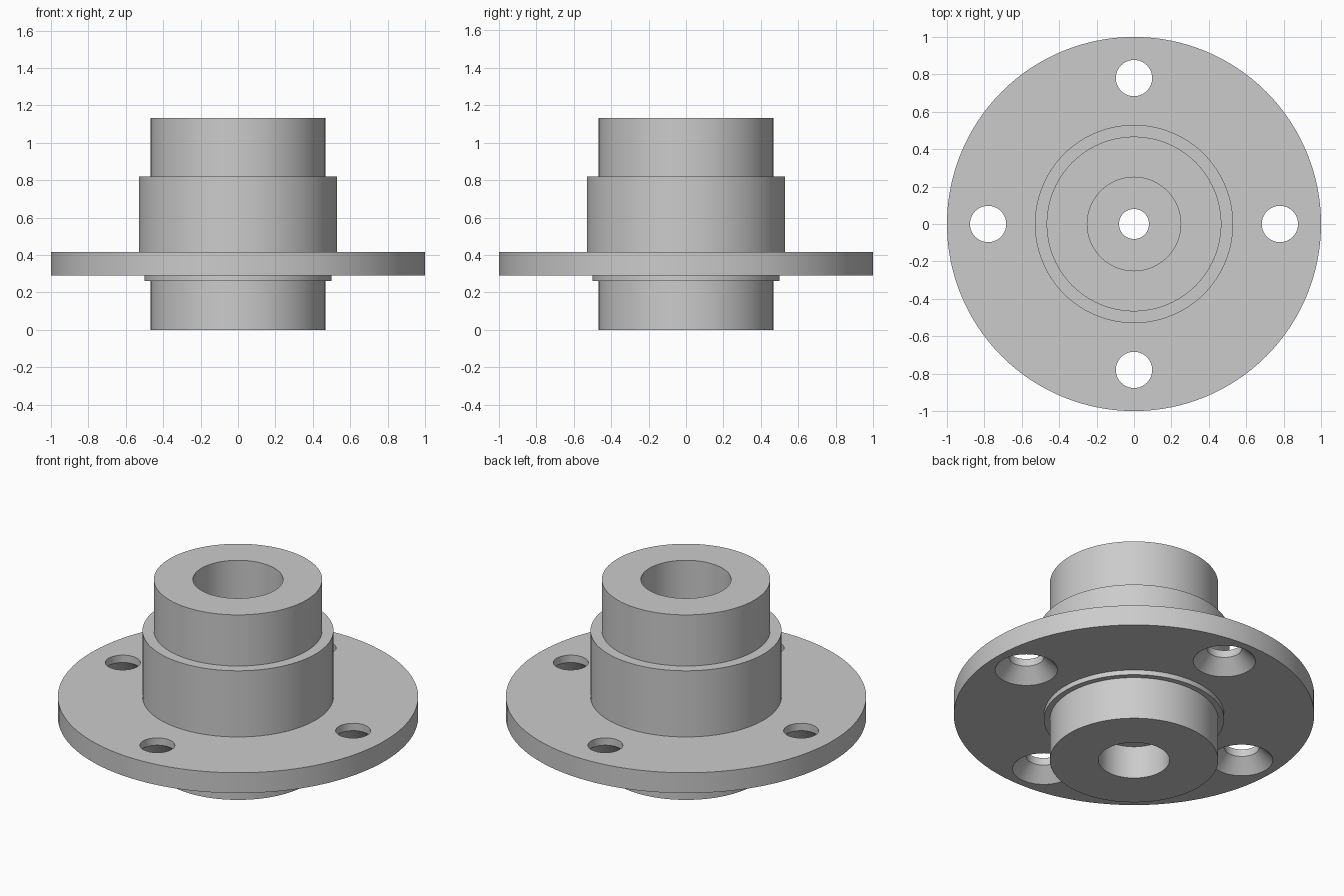
import bpy
import bmesh
import math
from mathutils import Matrix

default = bpy.data.objects.get("Cube")
if default:
    bpy.data.objects.remove(default, do_unlink=True)

grey = bpy.data.materials.new("machined_grey")
grey.use_nodes = True
colour = (0.6, 0.6, 0.6, 1)
grey.diffuse_color = colour
grey.node_tree.nodes["Principled BSDF"].inputs["Base Color"].default_value = colour


def lathe(name, profile, steps, location=(0, 0, 0)):
    """Revolve a closed (radius, height) outline around z."""
    bm = bmesh.new()
    rings = []
    for i in range(steps):
        turn = Matrix.Rotation(math.tau * i / steps, 3, "Z")
        rings.append([bm.verts.new(turn @ Matrix.Identity(3).col[0] * r
                                   + Matrix.Identity(3).col[2] * z) for r, z in profile])
    count = len(profile)
    for i in range(steps):
        a, b = rings[i], rings[(i + 1) % steps]
        for j in range(count):
            k = (j + 1) % count
            bm.faces.new((a[j], b[j], b[k], a[k]))
    # Weld points on the axis, so solid shapes close at their ends
    bmesh.ops.remove_doubles(bm, verts=bm.verts, dist=1e-5)
    bmesh.ops.dissolve_degenerate(bm, edges=bm.edges, dist=1e-6)
    bmesh.ops.recalc_face_normals(bm, faces=bm.faces)
    mesh = bpy.data.meshes.new(name)
    bm.to_mesh(mesh)
    bm.free()
    mesh.materials.append(grey)
    obj = bpy.data.objects.new(name, mesh)
    obj.location = location
    bpy.context.collection.objects.link(obj)
    return obj


# Main dimensions
hub_r, body_r, ring_r, flange_r = 0.467, 0.53, 0.5, 1.0
ring_z, flange_z, flange_top, body_top, height = 0.26, 0.29, 0.415, 0.82, 1.133
upper_bore, lower_bore, pin_hole = 0.25, 0.197, 0.08
web_bottom, web_top = 0.2, 0.33

# Hub with collar, flange, body, neck and stepped bore
hub = lathe("flanged_hub", [
    (lower_bore, 0), (hub_r, 0), (hub_r, ring_z),
    (ring_r, ring_z), (ring_r, flange_z),
    (flange_r, flange_z), (flange_r, flange_top),
    (body_r, flange_top), (body_r, body_top),
    (hub_r, body_top), (hub_r, height),
    (upper_bore, height), (upper_bore, web_top),
    (pin_hole, web_top), (pin_hole, web_bottom),
    (lower_bore, web_bottom),
], 128)

# Four bolt holes, countersunk from below
hole_r, sink_r, sink_depth, bolt_circle = 0.097, 0.173, 0.08, 0.78
cutters = []
for i in range(4):
    angle = math.tau * i / 4
    cutters.append(lathe("bolt_hole_cutter", [
        (0, flange_z - 0.02), (sink_r, flange_z - 0.02), (sink_r, flange_z),
        (hole_r, flange_z + sink_depth), (hole_r, flange_top + 0.1), (0, flange_top + 0.1),
    ], 64, (bolt_circle * math.cos(angle), bolt_circle * math.sin(angle), 0)))

bpy.context.view_layer.objects.active = hub
for cutter in cutters:
    cutter.hide_render = True
    cut = hub.modifiers.new("bolt_hole", "BOOLEAN")
    cut.operation = "DIFFERENCE"
    cut.solver = "EXACT"
    cut.object = cutter
    bpy.ops.object.modifier_apply(modifier=cut.name)
for cutter in cutters:
    bpy.data.objects.remove(cutter, do_unlink=True)

# Smooth round walls with crisp machined edges
bpy.ops.object.select_all(action="DESELECT")
hub.select_set(True)
bpy.ops.object.shade_smooth_by_angle(angle=math.radians(30))
